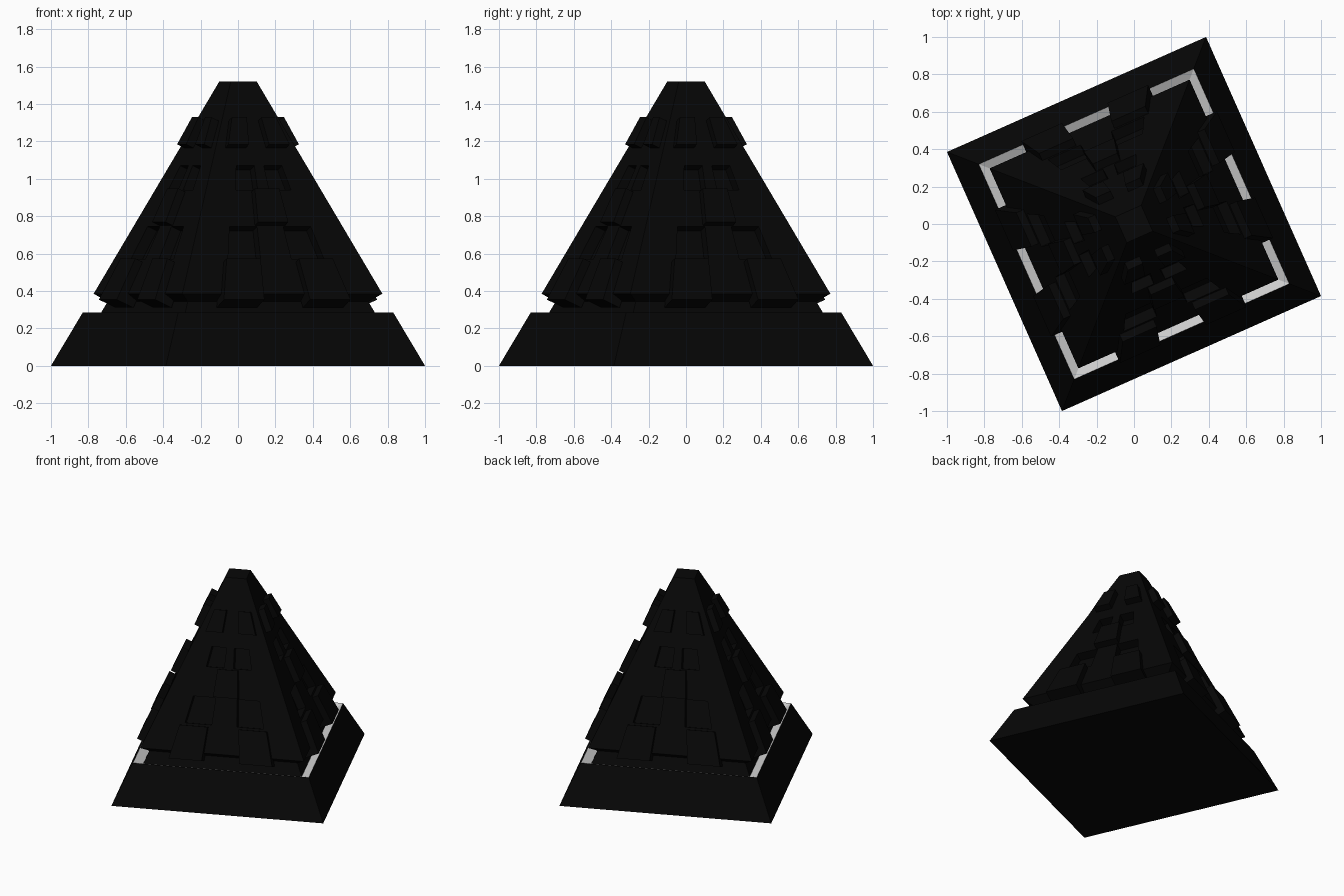
import bpy, bmesh, math
from mathutils import Vector, Matrix

if "Cube" in bpy.data.objects:
    bpy.data.objects.remove(bpy.data.objects["Cube"])

ROT = math.radians(23.94)      # plan rotation of the pyramid
HALF = 0.7577                  # half side of the base
TAPER = 0.592                  # shrink per unit of height
LEAN = math.atan(HALF * TAPER) # face lean from vertical

black = bpy.data.materials.new("dark_stone")
black.diffuse_color = (0.002, 0.002, 0.002, 1)
black.use_nodes = True
black.node_tree.nodes["Principled BSDF"].inputs["Base Color"].default_value = black.diffuse_color
grey = bpy.data.materials.new("pale_ledge")
grey.diffuse_color = (0.6, 0.6, 0.6, 1)
grey.use_nodes = True
grey.node_tree.nodes["Principled BSDF"].inputs["Base Color"].default_value = grey.diffuse_color


def finish(name, bm):
    bmesh.ops.recalc_face_normals(bm, faces=bm.faces)
    me = bpy.data.meshes.new(name)
    bm.to_mesh(me)
    bm.free()
    me.materials.append(black)
    me.materials.append(grey)
    ob = bpy.data.objects.new(name, me)
    bpy.context.collection.objects.link(ob)
    return ob


def square_loft(name, profile, pale=()):
    """Loft square rings given as (scale, z); pale lists the grey bands."""
    bm = bmesh.new()
    rings = []
    for s, z in profile:
        r = HALF * s * math.sqrt(2)
        rings.append([bm.verts.new((r * math.cos(ROT + math.pi * (k / 2 + .25)),
                                    r * math.sin(ROT + math.pi * (k / 2 + .25)), z))
                      for k in range(4)])
    for i, (a, b) in enumerate(zip(rings, rings[1:])):
        for k in range(4):
            f = bm.faces.new((a[k], a[(k + 1) % 4], b[(k + 1) % 4], b[k]))
            f.material_index = int(i in pale)
    bm.faces.new(rings[0])
    bm.faces.new(rings[-1])
    return finish(name, bm)


def face_boxes(name, z0, z1, spans, out, sink):
    """Tapering boxes on all four faces; spans are fractions of the half width."""
    bm = bmesh.new()
    normal = Vector((math.cos(LEAN), 0, math.sin(LEAN)))
    for k in range(4):
        turn = Matrix.Rotation(ROT + k * math.pi / 2, 3, 'Z')
        for f0, f1 in spans:
            for v in bmesh.ops.create_cube(bm, size=1)['verts']:
                z = z1 if v.co.z > 0 else z0
                d = HALF * (1 - TAPER * z)
                p = Vector((d, d * (f1 if v.co.y > 0 else f0), z))
                p += normal * (out if v.co.x > 0 else -sink)
                v.co = turn @ p
    return finish(name, bm)


def pair(a, b):
    return [(-b, -a), (a, b)]


# one body: plinth, groove with inward-sloping pale ledge, upper pyramid
body = square_loft("pyramid_body", [(1, 0), (.83, .285), (.748, .257), (.697, .343),
                                    (.772, .385), (.1, 1.52)], pale=(1,))

# raised blocks
face_boxes("lower_blocks", .335, .555, pair(.22, .61), .046, .06)
face_boxes("middle_block", .75, .93, [(-.21, .21)], .046, .03)
face_boxes("upper_blocks", 1.165, 1.31, pair(.25, .76), .046, .03)

# recessed panels in the rows between
for z0, z1, spans in [(.57, .745, pair(.18, .56)), (.94, 1.07, pair(.1, .48))]:
    cutter = face_boxes("recess_cutter", z0, z1, spans, .05, .06)
    cutter.hide_render = True
    mod = body.modifiers.new("recess", 'BOOLEAN')
    mod.operation = 'DIFFERENCE'
    mod.solver = 'EXACT'
    mod.object = cutter
    bpy.context.view_layer.objects.active = body
    bpy.ops.object.modifier_apply(modifier=mod.name)
    bpy.data.objects.remove(cutter)
